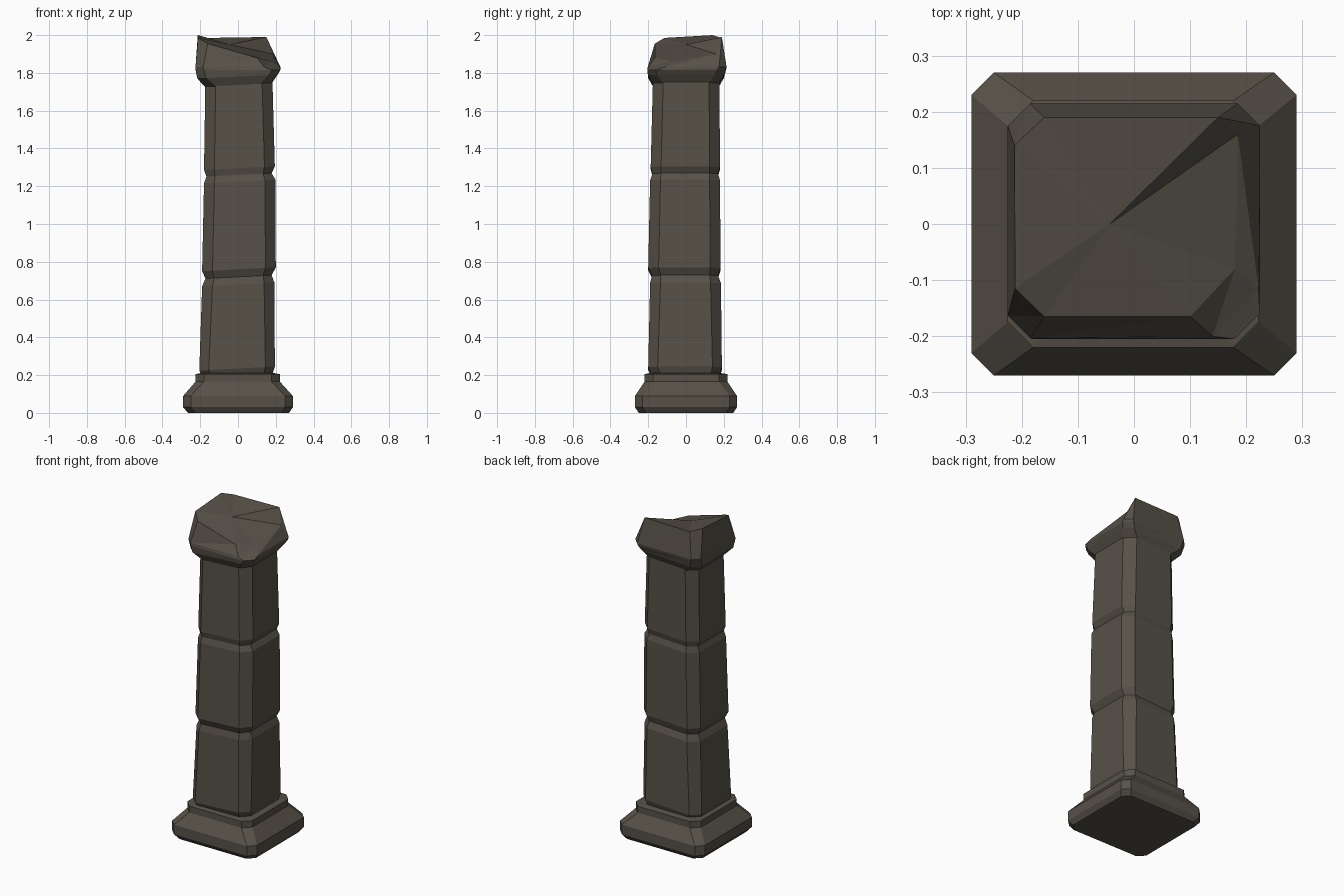
import bpy, bmesh

cube = bpy.data.objects.get("Cube")
if cube:
    bpy.data.objects.remove(cube, do_unlink=True)

stone = bpy.data.materials.new("dark stone")
stone.use_nodes = True
COLOR = (0.094, 0.082, 0.064, 1)
stone.diffuse_color = COLOR
bsdf = next(n for n in stone.node_tree.nodes if n.type == 'BSDF_PRINCIPLED')
bsdf.inputs["Base Color"].default_value = COLOR
bsdf.inputs["Roughness"].default_value = 0.9


def ring(z, x0, x1, y0, y1, cut, tilt=0.0):
    """Rectangle with cut corners, counter-clockwise from front left."""
    pts = [(x0 + cut, y0), (x1 - cut, y0), (x1, y0 + cut), (x1, y1 - cut),
           (x1 - cut, y1), (x0 + cut, y1), (x0, y1 - cut), (x0, y0 + cut)]
    return [(x, y, z + tilt * x) for x, y in pts]


def loft(name, rings, peak=None):
    """Join eight-sided rings; close the top flat or as a fan to a point."""
    bm = bmesh.new()
    loops = [[bm.verts.new(p) for p in r] for r in rings]
    n = len(loops[0])
    bm.faces.new(loops[0][::-1])
    for low, high in zip(loops, loops[1:]):
        for i in range(n):
            j = (i + 1) % n
            # Diagonals start at the lower left of each side
            bm.faces.new((low[i], low[j], high[j]))
            bm.faces.new((low[i], high[j], high[i]))
    if peak:
        tip = bm.verts.new(peak)
        for i in range(n):
            bm.faces.new((loops[-1][i], loops[-1][(i + 1) % n], tip))
    else:
        bm.faces.new(loops[-1])
    mesh = bpy.data.meshes.new(name)
    bm.to_mesh(mesh)
    bm.free()
    mesh.materials.append(stone)
    obj = bpy.data.objects.new(name, mesh)
    bpy.context.collection.objects.link(obj)
    return obj


# Flared plinth with a small step
loft("base", [
    ring(0, -.265, .27, -.25, .25, .04),
    ring(.03, -.29, .29, -.27, .27, .04),
    ring(.09, -.29, .29, -.27, .27, .04),
    ring(.165, -.225, .222, -.22, .22, .045),
    ring(.205, -.225, .222, -.22, .22, .045),
    ring(.21, -.2, .195, -.195, .19, .045),
])

# Three worn blocks separated by grooves
TILT = .05
loft("shaft", [
    ring(z, *sides, TILT) for z, *sides in [
        (.19, -.185, .18, -.18, .175, .045),
        (.235, -.205, .195, -.2, .19, .05),
        (.68, -.19, .193, -.19, .185, .055),
        (.72, -.172, .178, -.18, .17, .045),
        (.76, -.19, .2, -.2, .183, .055),
        (1.225, -.18, .198, -.19, .18, .055),
        (1.26, -.167, .178, -.178, .17, .045),
        (1.295, -.18, .195, -.187, .18, .055),
        (1.76, -.173, .182, -.175, .177, .055),
    ]])

# Capital with a chipped front-right corner and broken top
chipped = ring(1.83, -.225, .225, -.203, .215, .04)
chipped[1] = (.14, -.2, 1.83)
chipped[2] = (.222, -.115, 1.83)
broken_rim = [(-.16, -.165, 1.955), (.1, -.165, 1.88),
              (.18, -.08, 1.86), (.185, .16, 1.9),
              (.15, .19, 1.99), (-.16, .19, 1.985),
              (-.213, .14, 2.0), (-.212, -.115, 1.985)]
loft("capital", [
    ring(1.735, -.175, .178, -.175, .175, .055, TILT),
    ring(1.78, -.215, .21, -.2, .2, .045, TILT),
    ring(1.815, -.225, .224, -.205, .212, .045),
    chipped,
    broken_rim,
], peak=(-.043, 0, 1.95))
